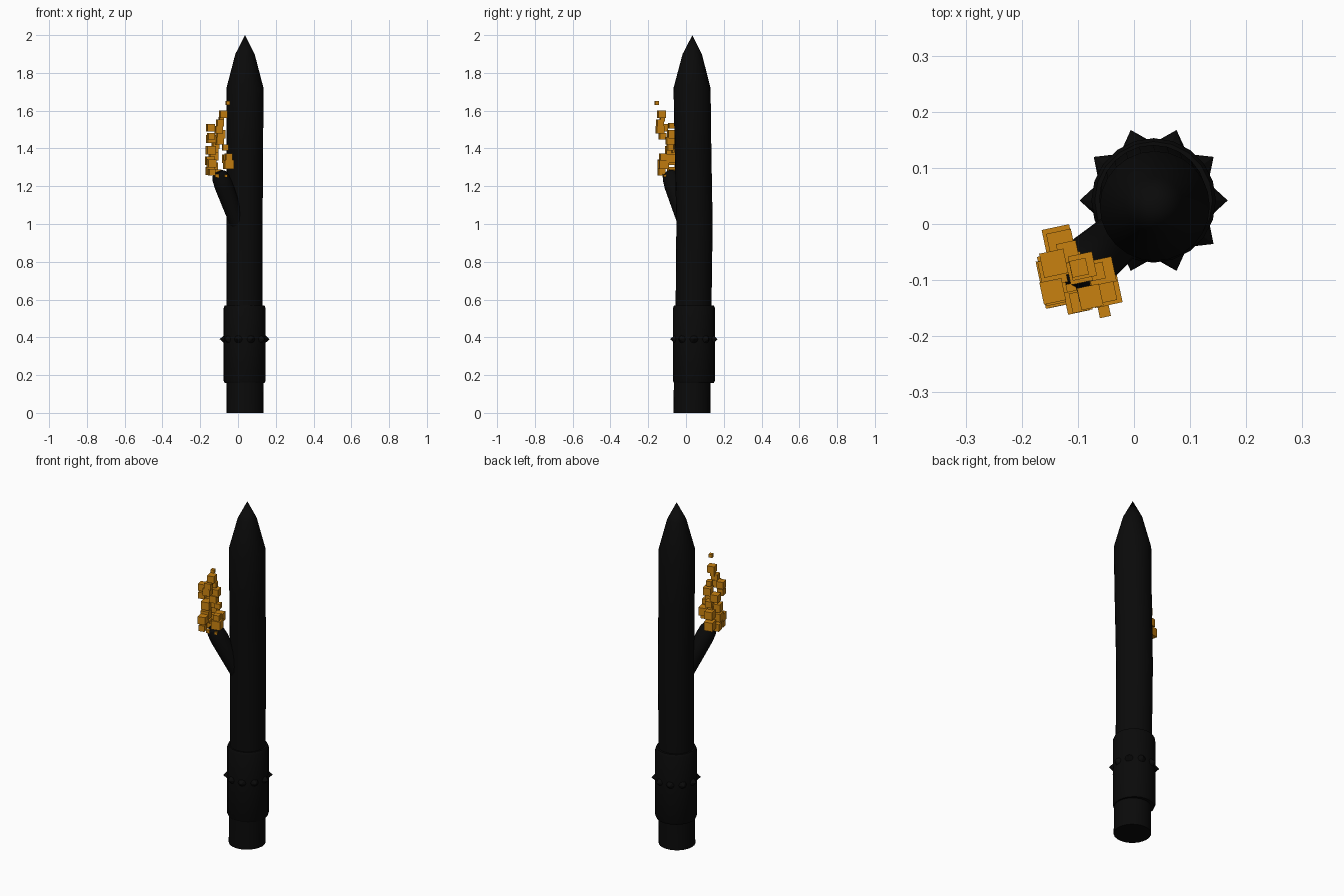
import bpy, bmesh, math
from mathutils import Matrix, Vector

if "Cube" in bpy.data.objects:
    bpy.data.objects.remove(bpy.data.objects["Cube"])


def material(name, rgb):
    m = bpy.data.materials.new(name)
    m.diffuse_color = (*rgb, 1)
    m.use_nodes = True
    m.node_tree.nodes["Principled BSDF"].inputs["Base Color"].default_value = m.diffuse_color
    return m


BLACK = material("black", (0.003, 0.003, 0.003))
AMBER = material("amber", (0.58, 0.22, 0.005))


def finish(name, bm, mat, smooth=True):
    bmesh.ops.recalc_face_normals(bm, faces=bm.faces)
    me = bpy.data.meshes.new(name)
    bm.to_mesh(me)
    bm.free()
    me.materials.append(mat)
    ob = bpy.data.objects.new(name, me)
    bpy.context.collection.objects.link(ob)
    if smooth:
        bpy.ops.object.select_all(action='DESELECT')
        ob.select_set(True)
        bpy.context.view_layer.objects.active = ob
        bpy.ops.object.shade_smooth_by_angle(angle=math.radians(30))
    return ob


def loft(name, rings, sides, axis=(0, 0, 1)):
    """Tube through (x, y, z, radius) rings, square to the axis."""
    rot = Vector(axis).to_track_quat('Z', 'Y')
    bm = bmesh.new()
    loops = []
    for x, y, z, r in rings:
        loops.append([bm.verts.new(Vector((x, y, z)) + rot @ Vector(
            (r * math.cos(a), r * math.sin(a), 0)))
            for a in (2 * math.pi * i / sides for i in range(sides))])
    for lo, hi in zip(loops, loops[1:]):
        for i in range(sides):
            j = (i + 1) % sides
            bm.faces.new((lo[i], lo[j], hi[j], hi[i]))
    bm.faces.new(loops[0])
    bm.faces.new(loops[-1])
    bmesh.ops.remove_doubles(bm, verts=bm.verts, dist=1e-5)
    return finish(name, bm, BLACK)


# slightly bent staff with pointed end
loft("staff", [(.037, .031, 0, .098), (.037, .033, .17, .097), (.035, .040, .57, .095),
               (.034, .045, 1.0, .096), (.036, .037, 1.4, .097), (.037, .032, 1.72, .098),
               (.037, .033, 1.9, .051), (.037, .034, 2.0, 0)], 24)

# grip sleeve with softened rims
CX, CY = .035, .042
loft("grip_sleeve", [(CX, CY, .158, .09), (CX, CY, .158, .105), (CX, CY, .17, .111),
                     (CX, CY, .555, .111), (CX, CY, .569, .105), (CX, CY, .569, .09)], 20)

# ring of studs
bm = bmesh.new()
for k in range(10):
    turn = Matrix.Rotation(k * math.pi / 5, 4, 'Z')
    m = Matrix.Translation((CX, CY, .39)) @ turn @ Matrix.Translation((.114, 0, 0)) \
        @ Matrix.Rotation(math.pi / 2, 4, 'Y')
    bmesh.ops.create_cone(bm, cap_ends=True, segments=8, radius1=.033, radius2=0,
                          depth=.036, matrix=m)
finish("grip_studs", bm, BLACK, False)

# side branch with rounded end
a, b = Vector((.0, .0, 1.0)), Vector((-.10, -.086, 1.27))
d = (b - a).normalized()
rings = [(*a.lerp(b, t), r) for t, r in
         ((0, .042), (.35, .046), (.75, .050), (.9, .047), (.98, .039), (1.03, .02))]
loft("side_branch", rings, 16, d)

# flame of small cubes: x, y, z, size
CUBES = [
    (-.135, -.030, 1.30, .050), (-.130, -.035, 1.36, .045), (-.148, -.075, 1.28, .042),
    (-.148, -.085, 1.335, .046), (-.145, -.085, 1.39, .046), (-.140, -.125, 1.32, .044),
    (-.110, -.070, 1.27, .036), (-.112, -.115, 1.255, .018), (-.050, -.120, 1.315, .050),
    (-.058, -.085, 1.345, .046), (-.050, -.122, 1.355, .034), (-.068, -.085, 1.405, .030),
    (-.143, -.070, 1.45, .044), (-.142, -.125, 1.465, .036), (-.145, -.120, 1.51, .040),
    (-.097, -.085, 1.44, .040), (-.092, -.075, 1.475, .044), (-.102, -.138, 1.50, .040),
    (-.098, -.078, 1.52, .030), (-.095, -.138, 1.535, .036), (-.078, -.130, 1.58, .040),
    (-.088, -.125, 1.555, .024), (-.118, -.050, 1.415, .036), (-.064, -.112, 1.255, .014),
    (-.053, -.156, 1.64, .020), (-.138, -.130, 1.275, .034), (-.122, -.060, 1.39, .030),
]
bm = bmesh.new()
for x, y, z, s in CUBES:
    bmesh.ops.create_cube(bm, size=s, matrix=Matrix.Translation((x, y, z))
                          @ Matrix.Rotation(math.radians(12), 4, 'Z'))
finish("flame_cubes", bm, AMBER, False)
